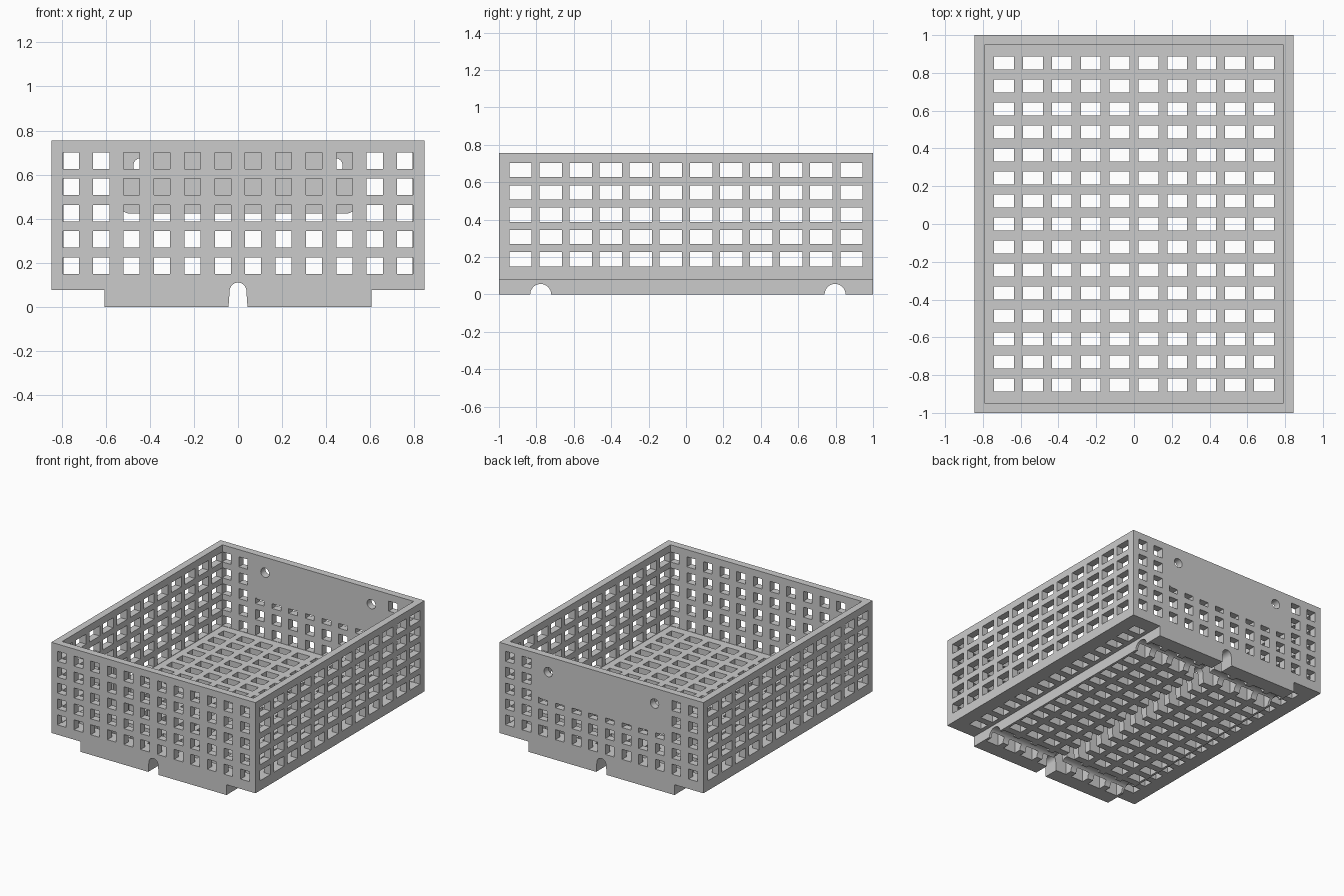
import bpy, bmesh, math
from mathutils import Vector

cube = bpy.data.objects.get("Cube")
if cube:
    bpy.data.objects.remove(cube, do_unlink=True)

grey = bpy.data.materials.new("plain grey")
grey.use_nodes = True
colour = (0.6, 0.6, 0.6, 1)
grey.diffuse_color = colour
grey.node_tree.nodes["Principled BSDF"].inputs["Base Color"].default_value = colour

HALF_X, HALF_Y, TOP = 0.845, 1.0, 0.755
WALL, FLOOR, BODY_Z = 0.053, 0.148, 0.077
FOOT_X = 0.605
OVER = 0.05


def prism(bm, points, axis, start, end):
    """Extrude a 2D outline along an axis; the outline uses the other two axes in order."""
    def place(p, d):
        co = list(p)
        co.insert(axis, d)
        return Vector(co)
    face = bm.faces.new([bm.verts.new(place(p, start)) for p in points])
    out = bmesh.ops.extrude_face_region(bm, geom=[face])
    shift = place((0, 0), end - start)
    bmesh.ops.translate(bm, verts=[v for v in out["geom"] if isinstance(v, bmesh.types.BMVert)], vec=shift)


def rect(u, v, width, height):
    a, b = width / 2, height / 2
    return [(u - a, v - b), (u + a, v - b), (u + a, v + b), (u - a, v + b)]


def arc(u, v, radius, start, end, steps):
    return [(u + radius * math.cos(start + (end - start) * i / steps),
             v + radius * math.sin(start + (end - start) * i / steps)) for i in range(steps + 1)]


def spread(limit, count):
    return [-limit + 2 * limit * i / (count - 1) for i in range(count)]


def make(name, bm):
    bmesh.ops.recalc_face_normals(bm, faces=bm.faces)
    mesh = bpy.data.meshes.new(name)
    bm.to_mesh(mesh)
    bm.free()
    mesh.materials.append(grey)
    obj = bpy.data.objects.new(name, mesh)
    bpy.context.collection.objects.link(obj)
    return obj


def carve(target, bm):
    cutter = make("cutter", bm)
    cutter.hide_render = True
    mod = target.modifiers.new("carve", 'BOOLEAN')
    mod.operation, mod.solver, mod.object = 'DIFFERENCE', 'EXACT', cutter
    bpy.context.view_layer.objects.active = target
    bpy.ops.object.modifier_apply(modifier=mod.name)
    bpy.data.objects.remove(cutter, do_unlink=True)


# Solid basket with a narrower foot, extruded front to back
bm = bmesh.new()
right = [(FOOT_X, 0), (FOOT_X, BODY_Z), (HALF_X, BODY_Z), (HALF_X, TOP)]
prism(bm, right + [(-x, z) for x, z in reversed(right)], 1, -HALF_Y, HALF_Y)
basket = make("basket", bm)

# Open interior
bm = bmesh.new()
prism(bm, rect(0, 0, 2 * (HALF_X - WALL), 2 * (HALF_Y - WALL)), 2, FLOOR, TOP + OVER)
carve(basket, bm)

rows = [0.188 + 0.119 * i for i in range(5)]
WIN_H = 0.075

# Side wall windows
bm = bmesh.new()
for side in (-1, 1):
    for y in spread(0.885, 12):
        for z in rows:
            prism(bm, rect(y, z, 0.12, WIN_H), 0, side * (HALF_X - WALL - 0.01), side * (HALF_X + OVER))
carve(basket, bm)

# Front and back windows; the back leaves a plain panel in the upper middle
bm = bmesh.new()
inner, outer = HALF_Y - WALL - 0.01, HALF_Y + OVER
for col, x in enumerate(spread(0.758, 12)):
    for row, z in enumerate(rows):
        window = rect(x, z, 0.073, WIN_H)
        prism(bm, window, 1, -inner, -outer)
        panel = 2 <= col <= 9
        if panel and row > 2:
            continue
        if panel and row == 2:
            low = z - WIN_H / 2
            window = rect(x, low + 0.0175, 0.073, 0.035)
            if col in (2, 9):
                edge = math.copysign(0.0365, x)
                window = [(x - edge, low), (x + edge, low), (x + edge, low + 0.045),
                          (x + edge * 0.6, low + 0.037), (x, low + 0.035), (x - edge, low + 0.035)]
        prism(bm, window, 1, inner, outer)
# Panel fixing holes
for x in (-0.44, 0.44):
    prism(bm, arc(x, 0.64, 0.035, 0, math.tau, 24)[:-1], 1, inner, outer)
carve(basket, bm)

# Floor grid
bm = bmesh.new()
for x in spread(0.688, 10):
    for y in spread(0.852, 15):
        prism(bm, rect(x, y, 0.105, 0.07), 2, -OVER, FLOOR + OVER)
carve(basket, bm)

# Arched channel running front to back under the foot
bm = bmesh.new()
arch = arc(0, 0.073, 0.038, 0, math.pi, 16)
prism(bm, [(-0.043, -OVER), (0.043, -OVER), (0.043, 0)] + arch + [(-0.043, 0)], 1, -HALF_Y - OVER, HALF_Y + OVER)
carve(basket, bm)

# Two round channels running across the foot
bm = bmesh.new()
for y in (-0.777, 0.797):
    prism(bm, arc(y, 0, 0.056, 0, math.tau, 32)[:-1], 0, -FOOT_X - OVER, FOOT_X + OVER)
carve(basket, bm)

# Smooth only the rounded channels and holes
bpy.ops.object.select_all(action='DESELECT')
basket.select_set(True)
bpy.context.view_layer.objects.active = basket
bpy.ops.object.shade_smooth_by_angle(angle=math.radians(30))
